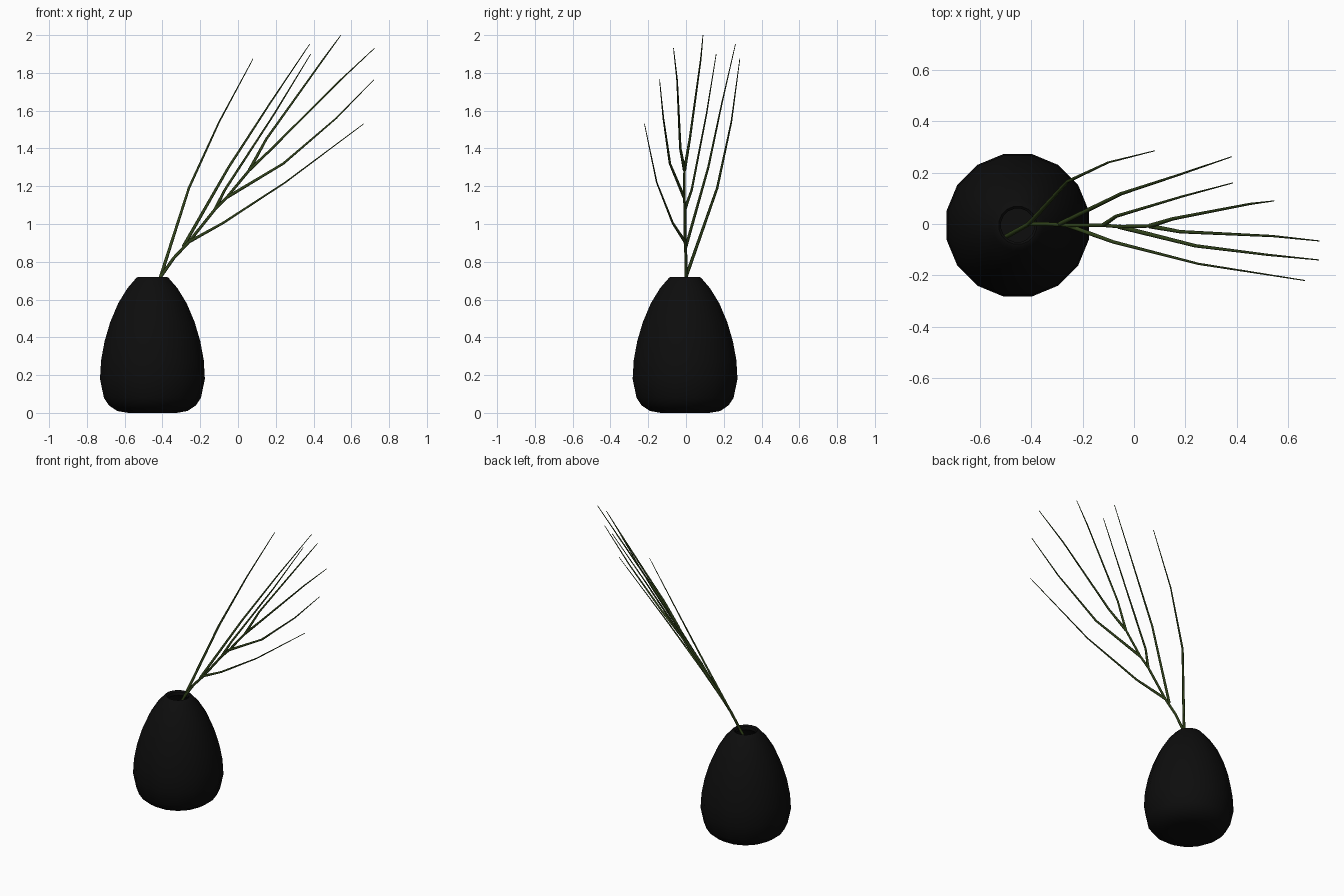
import bpy
import bmesh
from math import cos, sin, pi

cube = bpy.data.objects.get("Cube")
if cube:
    bpy.data.objects.remove(cube, do_unlink=True)


def make_material(name, color, roughness):
    mat = bpy.data.materials.new(name)
    mat.use_nodes = True
    mat.diffuse_color = color
    bsdf = mat.node_tree.nodes["Principled BSDF"]
    bsdf.inputs["Base Color"].default_value = color
    bsdf.inputs["Roughness"].default_value = roughness
    return mat


black = make_material("matte black", (0.004, 0.004, 0.004, 1), 0.6)
green = make_material("dark green", (0.03, 0.055, 0.01, 1), 0.7)


def select_only(obj):
    bpy.ops.object.select_all(action="DESELECT")
    obj.select_set(True)
    bpy.context.view_layer.objects.active = obj


def lathe(name, profile, center, sides, mat):
    """Revolve (radius, height) pairs and close both ends with flat caps."""
    bm = bmesh.new()
    rings = []
    for r, z in profile:
        angles = [2 * pi * (i + 0.5) / sides for i in range(sides)]
        rings.append([bm.verts.new((r * cos(a), r * sin(a), z)) for a in angles])
    for low, high in zip(rings, rings[1:]):
        for i in range(sides):
            j = (i + 1) % sides
            bm.faces.new((low[i], low[j], high[j], high[i]))
    bm.faces.new(rings[0][::-1])
    bm.faces.new(rings[-1])
    mesh = bpy.data.meshes.new(name)
    bm.to_mesh(mesh)
    bm.free()
    mesh.materials.append(mat)
    obj = bpy.data.objects.new(name, mesh)
    obj.location = center
    bpy.context.collection.objects.link(obj)
    select_only(obj)
    bpy.ops.object.shade_smooth_by_angle(angle=pi / 4)
    return obj


def stalk(name, points, start, end):
    """Tapered polyline tube through the points."""
    curve = bpy.data.curves.new(name, "CURVE")
    curve.dimensions = "3D"
    curve.bevel_depth = 1.0
    curve.bevel_resolution = 1
    curve.use_fill_caps = True
    spline = curve.splines.new("POLY")
    spline.points.add(len(points) - 1)
    for i, (point, co) in enumerate(zip(spline.points, points)):
        point.co = (*co, 1)
        point.radius = start + (end - start) * i / (len(points) - 1)
    curve.materials.append(green)
    obj = bpy.data.objects.new(name, curve)
    bpy.context.collection.objects.link(obj)
    select_only(obj)
    bpy.ops.object.convert(target="MESH")


# Vase: outer wall from the foot up, over the lip and down the inside
outer = [(0.13, 0), (0.19, 0.01), (0.235, 0.04), (0.262, 0.08), (0.283, 0.18),
         (0.277, 0.28), (0.258, 0.38), (0.228, 0.48), (0.185, 0.58),
         (0.135, 0.66), (0.1, 0.7), (0.085, 0.717), (0.075, 0.72)]
inner = [(0.066, 0.712), (0.066, 0.69), (0.12, 0.64), (0.2, 0.48),
         (0.25, 0.2), (0.2, 0.05)]
lathe("vase", outer + inner, (-0.453, -0.005, 0), 16, black)

# Main stem, from inside the vase to its last fork
neck = (-0.41, 0, 0.72)
fork_low = (-0.26, -0.005, 0.905)
fork_mid = (-0.12, -0.005, 1.08)
fork_high = (-0.06, -0.01, 1.14)
fork_top = (0.06, -0.008, 1.285)
stalk("main_stem", [(-0.5, -0.05, 0.52), neck, (-0.34, 0, 0.82), fork_low,
                    fork_mid, fork_high, fork_top], 0.009, 0.007)

# Blades that fan out from the forks
blades = {
    "neck_blade": [neck, (-0.26, 0.165, 1.19), (-0.1, 0.24, 1.54), (0.08, 0.285, 1.875)],
    "low_back_blade": [(-0.29, 0, 0.88), (-0.05, 0.118, 1.3), (0.17, 0.19, 1.64),
                       (0.38, 0.262, 1.953)],
    "low_front_blade": [fork_low, (-0.08, -0.07, 1.005), (0.25, -0.155, 1.22),
                        (0.665, -0.22, 1.53)],
    "mid_back_blade": [fork_mid, (-0.07, 0.03, 1.18), (0.19, 0.108, 1.58),
                       (0.385, 0.16, 1.9)],
    "high_front_blade": [fork_high, (0.24, -0.085, 1.32), (0.52, -0.12, 1.56),
                         (0.72, -0.14, 1.765)],
    "top_back_blade": [fork_top, (0.15, 0.02, 1.45), (0.45, 0.078, 1.87),
                       (0.545, 0.09, 2)],
    "top_front_blade": [fork_top, (0.18, -0.03, 1.4), (0.54, -0.047, 1.76),
                        (0.722, -0.066, 1.93)],
}
for name, points in blades.items():
    stalk(name, points, 0.009, 0.002)
